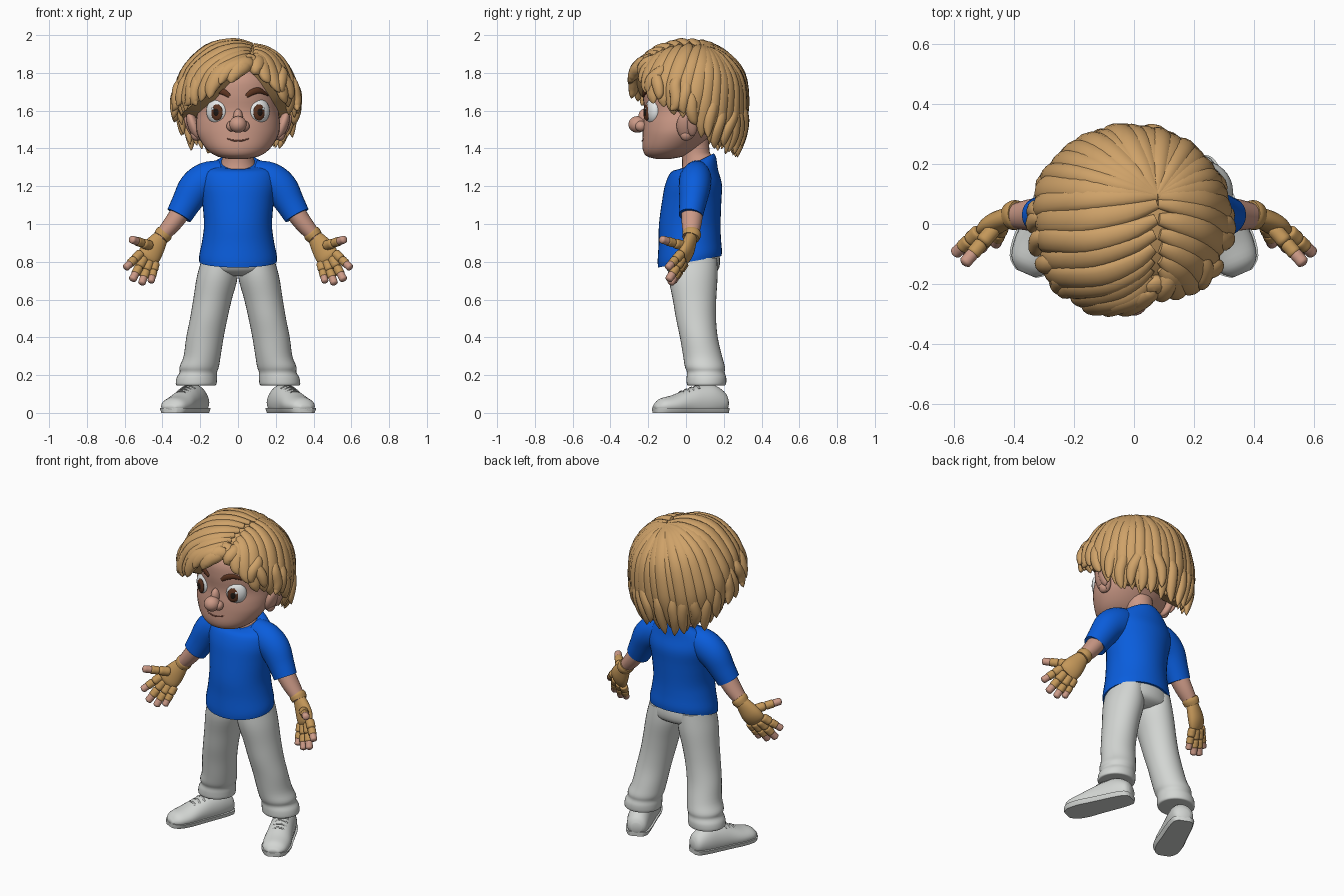
import bpy, bmesh, math, random
from mathutils import Vector, Matrix

random.seed(4)
if "Cube" in bpy.data.objects:
    bpy.data.objects.remove(bpy.data.objects["Cube"])
X, Y, Z = Vector((1, 0, 0)), Vector((0, 1, 0)), Vector((0, 0, 1))


def material(name, rgb):
    m = bpy.data.materials.new(name)
    m.use_nodes = True
    m.diffuse_color = (*rgb, 1)
    bsdf = m.node_tree.nodes["Principled BSDF"]
    bsdf.inputs["Base Color"].default_value = (*rgb, 1)
    bsdf.inputs["Roughness"].default_value = 0.7
    return m


SKIN = material("skin", (0.60, 0.32, 0.24))
HAIR = material("blond hair", (0.62, 0.36, 0.14))
GLOVE = material("tan glove", (0.55, 0.31, 0.10))
SHIRT = material("blue shirt", (0.003, 0.11, 0.72))
CLOTH = material("white cloth", (0.65, 0.67, 0.65))
LACE = material("grey lace", (0.42, 0.43, 0.42))
EYE = material("eye white", (0.8, 0.82, 0.82))
BROWN = material("dark brown", (0.11, 0.035, 0.015))
BLACK = material("pupil black", (0.012, 0.008, 0.006))
LIP = material("lip line", (0.25, 0.09, 0.06))


def smooth(stations, steps):
    """Catmull-Rom interpolation of whole station vectors."""
    p = [Vector(tuple(s) + (0,) * (6 - len(s))) for s in stations]
    p = [p[0]] + p + [p[-1]]
    out = []
    for a, b, c, d in zip(p, p[1:], p[2:], p[3:]):
        for i in range(steps):
            t = i / steps
            out.append((b * 2 + (c - a) * t + (a * 2 - b * 5 + c * 4 - d) * t * t
                        + (b * 3 - a - c * 3 + d) * t ** 3) / 2)
    return out + [p[-1]]


def tube(bm, stations, ref=X, axis=None, centre=None, clamp=None, sides=24, steps=4):
    """Loft ellipses; a station is x, y, z, radius along ref, other radius, tilt."""
    path = smooth(stations, steps)
    rings = []
    for i, s in enumerate(path):
        pos = Vector(s[:3])
        before, after = path[max(i - 1, 0)], path[min(i + 1, len(path) - 1)]
        t = axis or (Vector(after[:3]) - Vector(before[:3])).normalized()
        r = (pos - centre) if centre else ref
        u = (r - t * r.dot(t)).normalized()
        v = t.cross(u)
        ring = []
        for k in range(sides):
            a = math.tau * k / sides
            q = pos + u * max(s[3], 0.001) * math.cos(a) + v * max(s[4], 0.001) * math.sin(a)
            q.z += s[5] * (q.y - pos.y)
            if clamp:
                q.z = min(max(q.z, clamp[0]), clamp[1])
            ring.append(bm.verts.new(q))
        rings.append(ring)
    for a, b in zip(rings, rings[1:]):
        for k in range(sides):
            j = (k + 1) % sides
            bm.faces.new((a[k], a[j], b[j], b[k]))
    bm.faces.new(rings[0][::-1])
    bm.faces.new(rings[-1])


def ball(bm, pos, radii, base=Matrix()):
    m = base @ Matrix.Translation(pos) @ Matrix.Diagonal((*radii, 1))
    bmesh.ops.create_uvsphere(bm, u_segments=24, v_segments=16, radius=1, matrix=m)


def finish(name, bm, mat, mirror=False):
    bmesh.ops.recalc_face_normals(bm, faces=bm.faces)
    me = bpy.data.meshes.new(name)
    bm.to_mesh(me)
    bm.free()
    me.materials.append(mat)
    me.shade_smooth()
    me.set_sharp_from_angle(angle=math.radians(50))
    ob = bpy.data.objects.new(name, me)
    bpy.context.collection.objects.link(ob)
    if mirror:
        ob.modifiers.new("Mirror", "MIRROR").use_mirror_merge = False


def part(name, mat, stations, mirror=False, **kw):
    bm = bmesh.new()
    tube(bm, stations, **kw)
    finish(name, bm, mat, mirror)


def balls(name, mat, items, mirror=False, base=Matrix()):
    bm = bmesh.new()
    for pos, radii in items:
        ball(bm, pos, radii, base)
    finish(name, bm, mat, mirror)


# Head and neck
part("head", SKIN, [(0, -.12, 1.345, .05, .04), (0, -.11, 1.36, .115, .10), (0, -.085, 1.40, .17, .145),
                    (0, -.05, 1.47, .213, .18), (0, -.03, 1.53, .222, .197), (0, -.02, 1.60, .215, .20),
                    (0, -.02, 1.69, .215, .21), (0, -.02, 1.78, .20, .20), (0, -.01, 1.87, .13, .13),
                    (0, 0, 1.90, .03, .03)], axis=Z, sides=40)
part("neck", SKIN, [(0, .06, 1.30, .098, .09, .45), (0, .06, 1.34, .086, .08, .3),
                    (0, .05, 1.38, .078, .076), (0, .04, 1.45, .08, .08)], axis=Z)
balls("nose", SKIN, [((0, -.257, 1.527), (.046, .048, .044)), ((0, -.222, 1.56), (.026, .032, .05)),
                     ((.035, -.24, 1.518), (.026, .03, .028)), ((-.035, -.24, 1.518), (.026, .03, .028))])
ear_frame = Matrix.Translation((.235, .005, 1.52)) @ Matrix.Rotation(math.radians(20), 4, "Y")
balls("ears", SKIN, [((0, 0, 0), (.03, .055, .08)), ((.022, .028, .01), (.018, .028, .06)),
                     ((.01, -.005, -.05), (.022, .03, .03))], True, ear_frame)
part("mouth", LIP, [(-.075, -.214, 1.462, .003, .003), (-.04, -.226, 1.446, .004, .004),
                    (0, -.232, 1.44, .004, .004), (.04, -.226, 1.446, .004, .004),
                    (.075, -.214, 1.462, .003, .003)], ref=Z, sides=8)

# Eyes and brows
eye_frame = Matrix.Translation((.112, -.176, 1.597)) @ Matrix.Rotation(math.radians(26), 4, "Z")
balls("eyes", EYE, [((0, 0, 0), (.06, .036, .067)), ((.004, -.042, .014), (.007, .003, .008))], True, eye_frame)
balls("irises", BROWN, [((-.014, -.029, -.006), (.034, .011, .043))], True, eye_frame)
balls("pupils", BLACK, [((-.014, -.036, -.006), (.017, .006, .022))], True, eye_frame)
part("brows", BROWN, [(.045, -.226, 1.676, .01, .006), (.075, -.22, 1.698, .016, .008),
                      (.115, -.203, 1.706, .015, .008), (.16, -.165, 1.68, .003, .004)], True, ref=Z, sides=12)

# Shirt with sleeves
part("shirt_body", SHIRT, [(0, .02, .80, .205, .168, .18), (0, .02, .835, .205, .17, .16),
                           (0, .02, .91, .19, .165, .08), (0, .02, 1.0, .18, .163), (0, .03, 1.12, .19, .157),
                           (0, .04, 1.21, .205, .15), (0, .045, 1.28, .19, .125, .05),
                           (0, .06, 1.32, .135, .10, .3), (0, .06, 1.33, .10, .088, .5)], axis=Z, sides=40)
part("sleeves", SHIRT, [(.08, .055, 1.26, .08, .07), (.16, .05, 1.235, .095, .085), (.225, .045, 1.19, .092, .084),
                        (.275, .035, 1.11, .078, .072), (.312, .025, 1.045, .07, .064)], True, ref=X)

# Trousers
part("hips", CLOTH, [(0, .035, .725, .08, .08), (0, .035, .75, .19, .13), (0, .03, .80, .198, .15),
                     (0, .03, .88, .18, .14)], axis=Z, sides=32)
part("trouser_legs", CLOTH, [(.10, .035, .82, .09, .13), (.11, .037, .72, .108, .13), (.135, .045, .60, .102, .115),
                             (.155, .053, .50, .099, .106), (.175, .068, .40, .099, .10), (.19, .088, .30, .098, .103),
                             (.205, .10, .245, .104, .106), (.21, .105, .215, .099, .10), (.218, .108, .185, .107, .105),
                             (.222, .108, .15, .107, .103), (.222, .108, .145, .09, .088)], True, axis=Z, sides=32)

# Shoes: upper, sole and laces laid out along a turned-out axis
HEEL, TOE = Vector((.195, .215, 0)), Vector((.36, -.165, 0))
ahead = (TOE - HEEL).normalized()
across = ahead.cross(Z)
profile = [(0, .05, .03, .03), (.05, .055, .06, .056), (.2, .06, .09, .068), (.4, .055, .09, .072),
           (.55, .05, .076, .075), (.75, .04, .054, .08), (.92, .035, .04, .066), (1, .03, .012, .03)]
upper = [(*HEEL.lerp(TOE, t).xy, z, a, b) for t, z, a, b in profile]
sole = [(x, y, .03, .06, b + .007) for x, y, z, a, b in upper]
part("shoe_uppers", CLOTH, upper, True, ref=Z, axis=ahead, clamp=(.005, 1))
part("shoe_soles", CLOTH, sole, True, ref=Z, axis=ahead, clamp=(0, .026))
bm = bmesh.new()
for t, z in ((.42, .144), (.49, .135), (.56, .125), (.63, .114)):
    row = [(s * .02, -.004 * s * s) for s in (-2, -1, 0, 1, 2)]
    tube(bm, [(*(HEEL.lerp(TOE, t) + across * w).xy, z + h, .004, .006) for w, h in row], ref=Z, sides=8)
finish("shoe_laces", bm, LACE, True)

# Arms and gloves
part("forearms", SKIN, [(.27, .035, 1.11, .06, .055), (.345, .03, 1.005, .053, .048),
                        (.41, .025, .93, .038, .036)], True, ref=Y)
spread = Vector((.085, -.02, .05))
part("glove_palms", GLOVE, [(.40, .03, .94, .036, .03), (.425, .02, .905, .05, .034), (.455, .005, .86, .062, .036),
                            (.475, -.012, .825, .06, .03), (.485, -.018, .81, .045, .02)], True, ref=spread)
part("glove_cuffs", GLOVE, [(.385, .032, .957, .046, .044), (.395, .03, .945, .05, .047),
                            (.41, .025, .927, .046, .042)], True, ref=Y)
fingers = [((.515, -.025, .845), (.598, -.10, .765), .023), ((.498, -.02, .82), (.562, -.095, .70), .024),
           ((.468, -.012, .802), (.512, -.085, .68), .023), ((.437, -.005, .795), (.462, -.07, .69), .021),
           ((.465, -.015, .885), (.568, -.135, .92), .024)]
gloved, tips = bmesh.new(), bmesh.new()
for base, tip, r in fingers:
    base, tip = Vector(base), Vector(tip)
    for bm, lo, hi, fat in ((gloved, 0, .42, 1.1), (gloved, .40, .74, 1.0), (tips, .66, 1, .88)):
        shape = ((0, .75), (.1, 1), (.5, 1), (.85, .95), (1, .4))
        tube(bm, [(*base.lerp(tip, lo + (hi - lo) * u), r * fat * k, r * fat * k) for u, k in shape],
             ref=spread, sides=16, steps=3)
finish("glove_fingers", gloved, GLOVE, True)
finish("fingertips", tips, SKIN, True)

# Hair: a rounded dome addressed by a flat polar map, with locks combed from the parting
CENTRE = Vector((-.01, .01, 1.68))
CROWN, PART_END = Vector((.3, .3)), Vector((.30, -.78))
RIM = [(-270, 168), (-210, 163), (-180, 125), (-150, 114), (-121, 97), (-97, 75), (-76, 56),
       (-55, 80), (-31, 104), (0, 125), (30, 163), (90, 168)]


def rim(az):
    for (a, p), (b, q) in zip(RIM, RIM[1:]):
        if a <= az <= b:
            return math.radians(p + (q - p) * (az - a) / (b - a))


def polar(az, p):
    return Vector((math.cos(math.radians(az)), math.sin(math.radians(az)))) * p


def dome(q, lift=0.0):
    p = q.length
    d = q / max(p, 1e-6)
    t = max(p / (math.pi / 2) - 1, 0)
    flat, up = (1 - .3 * t * t, -.32 * t) if t else (math.sin(p), .28 * math.cos(p))
    return CENTRE + Vector((d.x * flat * .295, d.y * flat * .29, up)) * (1 + lift)


bm = bmesh.new()
grid = [[bm.verts.new(dome(polar(az, max(rim(az) - .1, .1) * k / 16), -.01)) for k in range(1, 17)]
        for az in range(-270, 90, 5)]
top, inner = bm.verts.new(dome(Vector((0, 0)))), bm.verts.new((0, .06, 1.52))
for a, b in zip(grid, grid[1:] + grid[:1]):
    bm.faces.new((top, a[0], b[0]))
    bm.faces.new((inner, b[-1], a[-1]))
    for k in range(15):
        bm.faces.new((a[k], a[k + 1], b[k + 1], b[k]))
finish("hair_cap", bm, HAIR)


def lock(bm, start, end, width, thick, lift, flick, wave):
    side = Vector((start.y - end.y, end.x - start.x)).normalized()
    shape = ((0, .4), (.15, .8), (.35, 1), (.6, 1), (.82, .8), (.94, .45), (1, .06))
    st = []
    for u, k in shape:
        q = start.lerp(end, u) + side * wave * math.sin(u * math.tau)
        st.append((*dome(q, lift * math.sin(math.pi * u) + flick * u ** 4), thick * k, width * k))
    tube(bm, st, centre=CENTRE, sides=12, steps=4)


bm = bmesh.new()
COUNT = 36
for i in range(COUNT):
    az = -270 + 360 * (i + .5) / COUNT
    front = max(-math.sin(math.radians(az)), 0)
    start = CROWN.lerp(PART_END, front) + Vector((.07 if -76 < az < 90 else -.07, 0)) * front
    end = polar(az, rim(az) + random.uniform(-.06, .08))
    fringe = -150 < az < -80
    lock(bm, start, end, random.uniform(.04, .05), random.uniform(.026, .036),
         .05 if fringe else .02, random.uniform(.08, .16) if fringe else random.uniform(0, .1),
         random.uniform(.03, .08) * (1 if front else .4))
finish("hair_locks", bm, HAIR)

# Short flicked curls around the sides and nape
bm = bmesh.new()
for az in list(range(-262, -125, 12)) + list(range(-40, 90, 12)):
    p = rim(az) + random.uniform(-.25, .05)
    lock(bm, polar(az + random.uniform(-14, 14), p * .62), polar(az, p), .032, .026,
         .09, random.uniform(.08, .2), random.uniform(-.09, .09))
finish("hair_curls", bm, HAIR)
